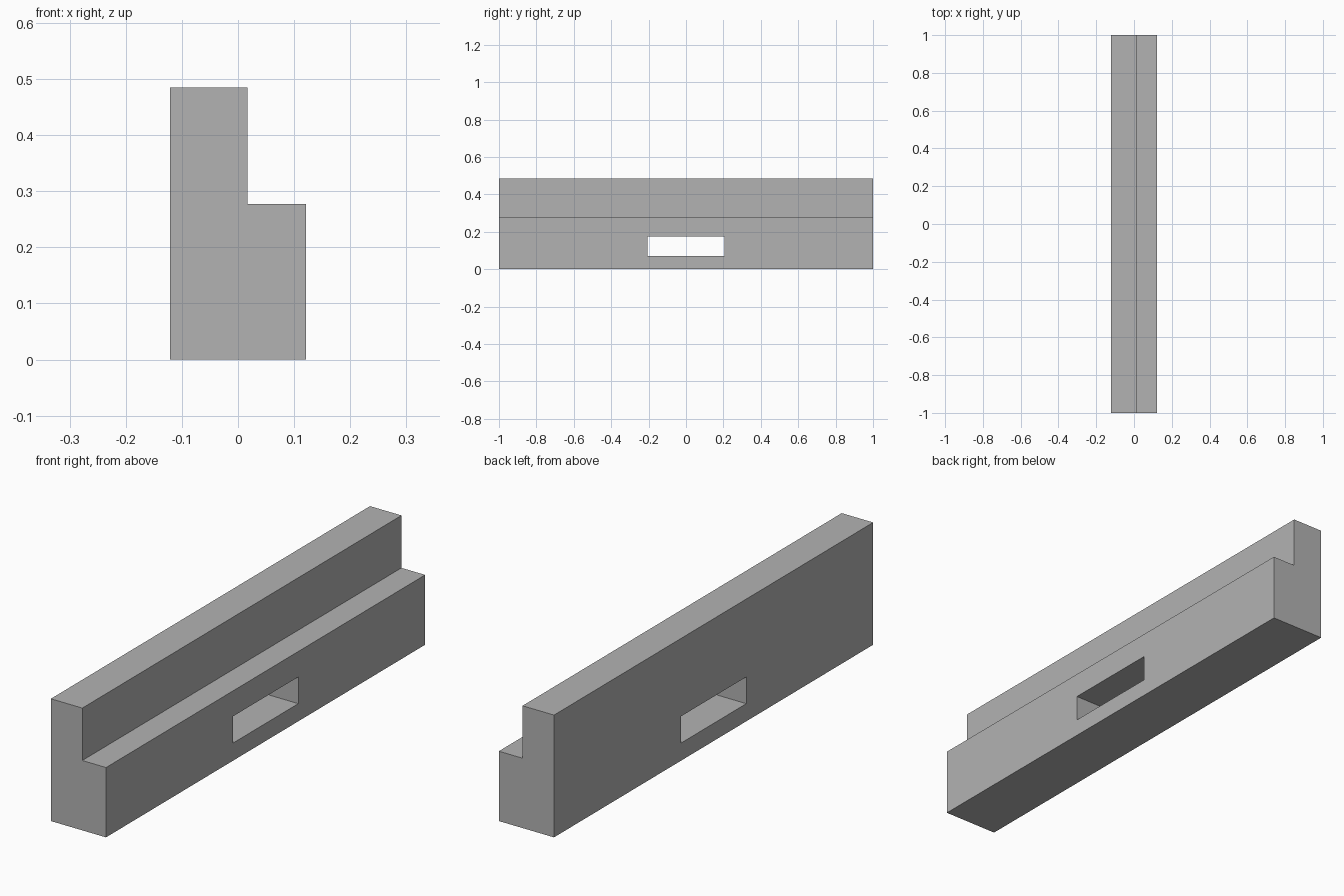
import bpy
import bmesh
from mathutils import Vector

cube = bpy.data.objects.get("Cube")
if cube:
    bpy.data.objects.remove(cube, do_unlink=True)

grey = bpy.data.materials.new("plain grey")
grey.use_nodes = True
colour = (0.45, 0.45, 0.45, 1)
grey.diffuse_color = colour
grey.node_tree.nodes["Principled BSDF"].inputs["Base Color"].default_value = colour


def extrude_profile(name, points, direction):
    """Make a solid by sweeping a closed flat profile along a direction."""
    bm = bmesh.new()
    face = bm.faces.new([bm.verts.new(p) for p in points])
    swept = bmesh.ops.extrude_face_region(bm, geom=[face])
    verts = [g for g in swept["geom"] if isinstance(g, bmesh.types.BMVert)]
    bmesh.ops.translate(bm, verts=verts, vec=Vector(direction))
    bmesh.ops.recalc_face_normals(bm, faces=bm.faces)
    mesh = bpy.data.meshes.new(name)
    bm.to_mesh(mesh)
    bm.free()
    mesh.materials.append(grey)
    obj = bpy.data.objects.new(name, mesh)
    bpy.context.collection.objects.link(obj)
    return obj


# Stepped bar: tall wall with a lower ledge on the left
half_width, half_length = 0.121, 1.0
step_x, ledge_z, top_z = 0.017, 0.277, 0.485
section = [(-half_width, 0), (half_width, 0), (half_width, ledge_z),
           (step_x, ledge_z), (step_x, top_z), (-half_width, top_z)]
bar = extrude_profile("stepped_bar", [(x, -half_length, z) for x, z in section],
                      (0, 2 * half_length, 0))

# Rectangular slot through the full width
slot_y, slot_low, slot_high = 0.205, 0.07, 0.176
slot = [(-slot_y, slot_low), (slot_y, slot_low), (slot_y, slot_high), (-slot_y, slot_high)]
cutter = extrude_profile("slot_cutter", [(-0.2, y, z) for y, z in slot], (0.4, 0, 0))
cutter.hide_render = True
cutter.hide_viewport = True

cut = bar.modifiers.new("slot", "BOOLEAN")
cut.operation = "DIFFERENCE"
cut.solver = "EXACT"
cut.object = cutter

# Bake the cut and drop the cutter
graph = bpy.context.evaluated_depsgraph_get()
baked = bpy.data.meshes.new_from_object(bar.evaluated_get(graph))
bar.modifiers.clear()
bar.data = baked
bpy.data.objects.remove(cutter, do_unlink=True)
